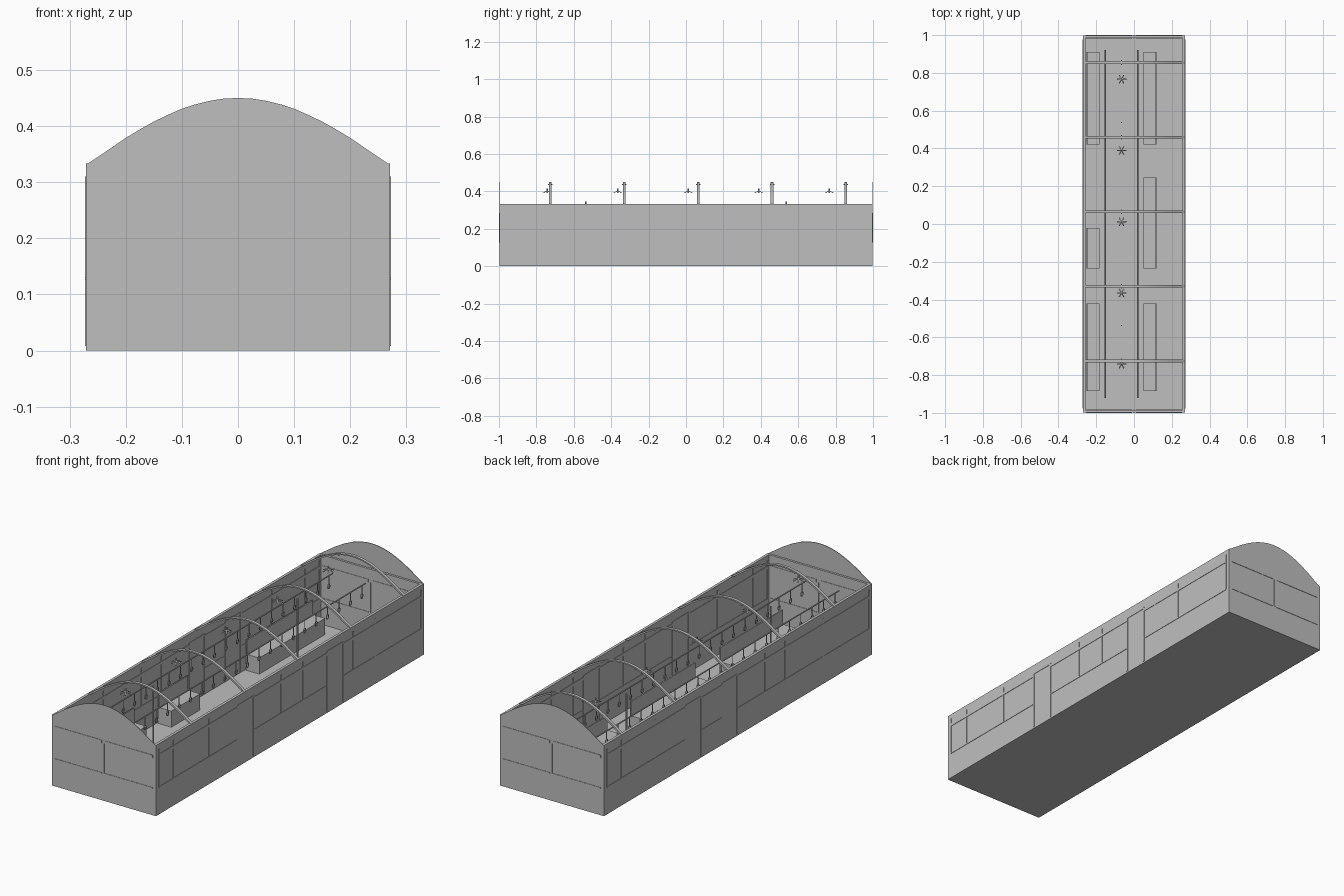
import bpy, bmesh, math
from mathutils import Matrix, Vector

cube = bpy.data.objects.get("Cube")
if cube:
    bpy.data.objects.remove(cube, do_unlink=True)

grey = bpy.data.materials.new("plain_grey")
grey.use_nodes = True
GREY = (0.52, 0.52, 0.52, 1)
grey.diffuse_color = GREY
grey.node_tree.nodes["Principled BSDF"].inputs["Base Color"].default_value = GREY

W, L, H, T = 0.271, 0.998, 0.333, 0.013   # half width, half length, wall height, wall thickness
EDGE = 0.002                              # how far trim stands proud
AISLE = -0.066                            # centre line of the fittings


def finish(name, bm):
    bmesh.ops.recalc_face_normals(bm, faces=bm.faces)
    mesh = bpy.data.meshes.new(name)
    bm.to_mesh(mesh)
    bm.free()
    mesh.materials.append(grey)
    ob = bpy.data.objects.new(name, mesh)
    bpy.context.collection.objects.link(ob)
    return ob


def box(bm, x0, x1, y0, y1, z0, z1):
    mid = Vector((x0 + x1, y0 + y1, z0 + z1)) / 2
    size = Matrix.Diagonal((x1 - x0, y1 - y0, z1 - z0, 1))
    bmesh.ops.create_cube(bm, size=1, matrix=Matrix.Translation(mid) @ size)


def rod(bm, a, b, r, sides=8):
    a, b = Vector(a), Vector(b)
    turn = (b - a).to_track_quat('Z', 'Y').to_matrix().to_4x4()
    bmesh.ops.create_cone(bm, cap_ends=True, segments=sides, radius1=r, radius2=r,
                          depth=(b - a).length, matrix=Matrix.Translation((a + b) / 2) @ turn)


def prism(bm, outline, y0, y1):
    verts = [bm.verts.new((x, y0, z)) for x, z in outline]
    face = bm.faces.new(verts)
    moved = bmesh.ops.extrude_face_region(bm, geom=[face])["geom"]
    bmesh.ops.translate(bm, vec=(0, y1 - y0, 0),
                        verts=[v for v in moved if isinstance(v, bmesh.types.BMVert)])


# Floor and four walls
bm = bmesh.new()
box(bm, -W, W, -L, L, 0, 0.006)
finish("floor", bm)
bm = bmesh.new()
for s in (-1, 1):
    a, b = sorted((s * W, s * (W - T)))
    box(bm, a, b, -L, L, 0, H)
finish("side_walls", bm)
bm = bmesh.new()
for s in (-1, 1):
    a, b = sorted((s * L, s * (L - T)))
    box(bm, T - W, W - T, a, b, 0, H)
finish("end_walls", bm)

# Roof curve, used by the gables and the ribs
half = [(0, 0.45), (0.025, 0.449), (0.05, 0.445), (0.075, 0.439), (0.1, 0.431), (0.125, 0.42),
        (0.15, 0.408), (0.175, 0.394), (0.2, 0.379), (0.235, 0.355), (0.268, H)]
arch = [(-x, z) for x, z in half[:0:-1]] + half

for name, s in (("front_gable", -1), ("back_gable", 1)):
    bm = bmesh.new()
    prism(bm, arch, s * L, s * (L - 0.003))
    finish(name, bm)

rib_y = [-0.725 + i * 0.395 for i in range(5)]
inner = [(x * 0.975, z - 0.006) for x, z in arch]
bm = bmesh.new()
for y in rib_y:
    for i in range(len(arch) - 1):
        prism(bm, [arch[i], arch[i + 1], inner[i + 1], inner[i]], y - 0.007, y + 0.007)
bmesh.ops.remove_doubles(bm, verts=bm.verts, dist=0.0001)
finish("roof_ribs", bm)

# Trim on the side walls: rails, posts and doors, showing inside and out
doors = {1: [(-0.388, -0.27), (0.276, 0.394)], -1: [(0.007, 0.12), (0.276, 0.388)]}
posts = {1: [-0.975, -0.866, -0.604, -0.067, 0.097, 0.47, 0.634, 0.975],
         -1: [-0.975, -0.634, -0.35, -0.2, 0.62, 0.866, 0.975]}
for side, name in ((1, "left"), (-1, "right")):
    x0, x1 = sorted((side * (W + EDGE), side * (W - T - EDGE)))
    bm = bmesh.new()
    ends = [-0.975] + [y for d in doors[side] for y in d] + [0.975]
    for a, b in zip(ends[::2], ends[1::2]):
        box(bm, x0, x1, a, b, 0.27, 0.284)
        box(bm, x0, x1, a, b, 0.126, 0.131)
    for y in posts[side]:
        box(bm, x0, x1, y - 0.003, y + 0.003, 0.13, 0.31)
    finish(name + "_wall_trim", bm)
    bm = bmesh.new()
    for a, b in doors[side]:
        for y in (a, b):
            box(bm, x0, x1, y - 0.004, y + 0.004, 0.008, 0.29)
        box(bm, x0, x1, a, b, 0.284, 0.292)
    finish(name + "_door_frames", bm)

# Trim on the end walls
bm = bmesh.new()
for s in (-1, 1):
    y0, y1 = sorted((s * (L + EDGE), s * (L - T - EDGE)))
    for a, b in ((-0.255, -0.01), (0.01, 0.255)):
        box(bm, a, b, y0, y1, 0.27, 0.284)
        box(bm, a, b, y0, y1, 0.127, 0.131)
    box(bm, -0.003, 0.003, y0, y1, 0.131, 0.27)
finish("end_wall_trim", bm)

# Benches with thin backrests
spans = {-1: [(-0.885, -0.42), (-0.235, -0.02), (0.42, 0.91)],
         1: [(-0.885, -0.42), (-0.235, 0.245), (0.42, 0.91)]}
for side, name in ((-1, "right_benches"), (1, "left_benches")):
    bm = bmesh.new()
    front, back = AISLE + side * 0.117, AISLE + side * 0.186
    for a, b in spans[side]:
        box(bm, min(front, back), max(front, back), a, b, 0.004, 0.082)
        rest = sorted((back, back - side * 0.006))
        box(bm, rest[0], rest[1], a, b, 0.08, 0.15)
    finish(name, bm)

# Hand rails with hanging grips
RAIL = 0.297
for side, name in ((-1, "right"), (1, "left")):
    x = AISLE + side * 0.086
    bm = bmesh.new()
    rod(bm, (x, -0.92, RAIL), (x, 0.92, RAIL), 0.003)
    finish(name + "_hand_rail", bm)
    bm = bmesh.new()
    for i in range(22):
        y = -0.892 + i * 0.085
        rod(bm, (x, y, RAIL), (x, y, RAIL - 0.04), 0.002, 6)
        # ring made of short rods
        ring = [(x, y + 0.008 * math.sin(k * math.pi / 4),
                 RAIL - 0.05 + 0.011 * math.cos(k * math.pi / 4)) for k in range(8)]
        for k in range(8):
            rod(bm, ring[k], ring[(k + 1) % 8], 0.0025, 5)
    finish(name + "_grips", bm)

# Upright poles in the aisle
bm = bmesh.new()
for y in (-0.537, 0.537):
    rod(bm, (AISLE, y, 0), (AISLE, y, 0.347), 0.004)
finish("aisle_poles", bm)

# Ceiling fans with six drooping blades, each hung from a rib
bm = bmesh.new()
for i, rib in enumerate(rib_y):
    y = -0.742 + i * 0.377
    rod(bm, (AISLE, y, 0.392), (AISLE, y, 0.414), 0.004)
    for k in range(6):
        turn = Matrix.Rotation(k * math.pi / 3, 4, 'Z')
        tilt = Matrix.Rotation(math.radians(28), 4, 'Y')
        place = Matrix.Translation((AISLE, y, 0.404)) @ turn @ tilt @ Matrix.Translation((0.014, 0, 0))
        bmesh.ops.create_cube(bm, size=1, matrix=place @ Matrix.Diagonal((0.028, 0.006, 0.002, 1)))
    rod(bm, (AISLE, rib - 0.012, 0.436), (AISLE, rib + 0.012, 0.436), 0.003)
finish("ceiling_fans", bm)
